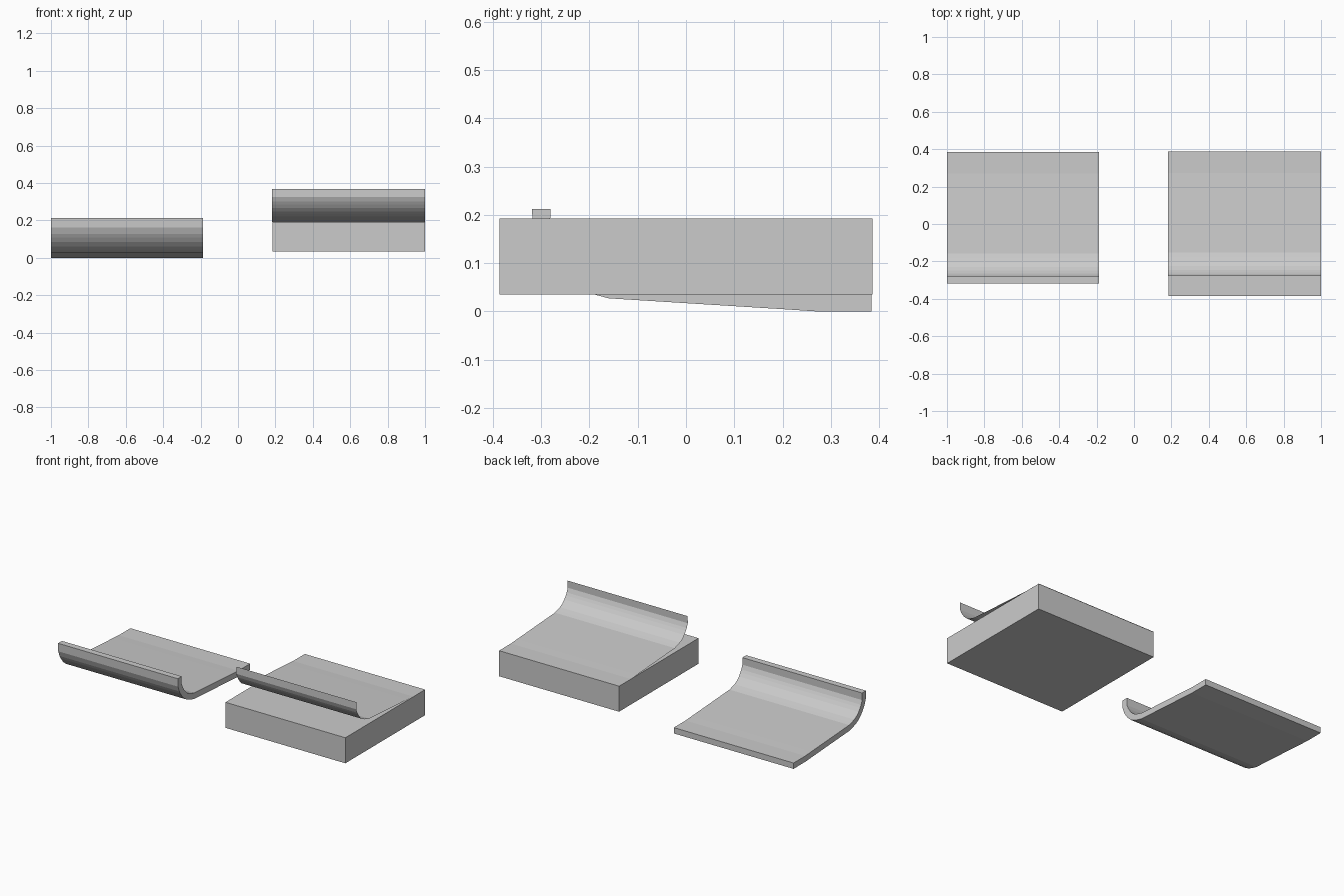
import bpy
from mathutils import Vector

if "Cube" in bpy.data.objects:
    bpy.data.objects.remove(bpy.data.objects["Cube"])

THICK = 0.036
# Underside of the curved tray as (y, z), from the flat back edge to the raised front lip
OUTER = [(0.384, 0.0), (0.27, 0.0), (0.21, 0.004), (0.0, 0.017), (-0.16, 0.027),
         (-0.19, 0.035), (-0.22, 0.045), (-0.25, 0.061), (-0.275, 0.085),
         (-0.292, 0.108), (-0.304, 0.128), (-0.317, 0.162), (-0.319, 0.212)]


def offset_profile(points, dist):
    """Shift the profile to its inner (upper) side."""
    result = []
    for i, (y, z) in enumerate(points):
        a = Vector(points[max(i - 1, 0)])
        b = Vector(points[min(i + 1, len(points) - 1)])
        t = (b - a).normalized()
        result.append((y + t.y * dist, z - t.x * dist))
    result[0] = (points[0][0], points[0][1] + dist)
    result[-1] = (points[-1][0] + dist + 0.002, points[-1][1])
    return result


def make_object(name, verts, faces):
    mesh = bpy.data.meshes.new(name)
    mesh.from_pydata(verts, [], faces)
    mesh.update()
    obj = bpy.data.objects.new(name, mesh)
    bpy.context.collection.objects.link(obj)
    return obj


def sweep(name, profile, x0, x1, closed):
    """Extrude a (y, z) profile along x, as an open sheet or a capped solid."""
    n = len(profile)
    verts = [(x, y, z) for x in (x0, x1) for y, z in profile]
    faces = [(i, (i + 1) % n, n + (i + 1) % n, n + i) for i in range(n if closed else n - 1)]
    if closed:
        m = n // 2  # end caps as quad strips between outer and inner curves
        for i in range(m - 1):
            a, b, c, d = i, i + 1, n - 2 - i, n - 1 - i
            faces += [(d, c, b, a), (n + a, n + b, n + c, n + d)]
    return make_object(name, verts, faces)


inner = offset_profile(OUTER, THICK)

# Left: solid curved tray (order chosen so normals point outward)
tray = sweep("curved_tray", OUTER + inner[::-1], -1.0, -0.186, True)

# Right: solid block
sweep("base_block", [(-0.386, 0.035), (-0.386, 0.192), (0.386, 0.192), (0.386, 0.035)][::-1],
      0.185, 1.0, True)

# Right: thin curved sheet resting on the block, same curve as the tray's inside
sheet = [(y + 0.003, z + 0.157) for y, z in inner]
sweep("curved_sheet", sheet[::-1], 0.183, 0.999, False)

# Make the solids' normals consistent
import bmesh
for name in ("curved_tray", "base_block"):
    me = bpy.data.objects[name].data
    bm = bmesh.new()
    bm.from_mesh(me)
    bmesh.ops.recalc_face_normals(bm, faces=bm.faces)
    bm.to_mesh(me)
    bm.free()
